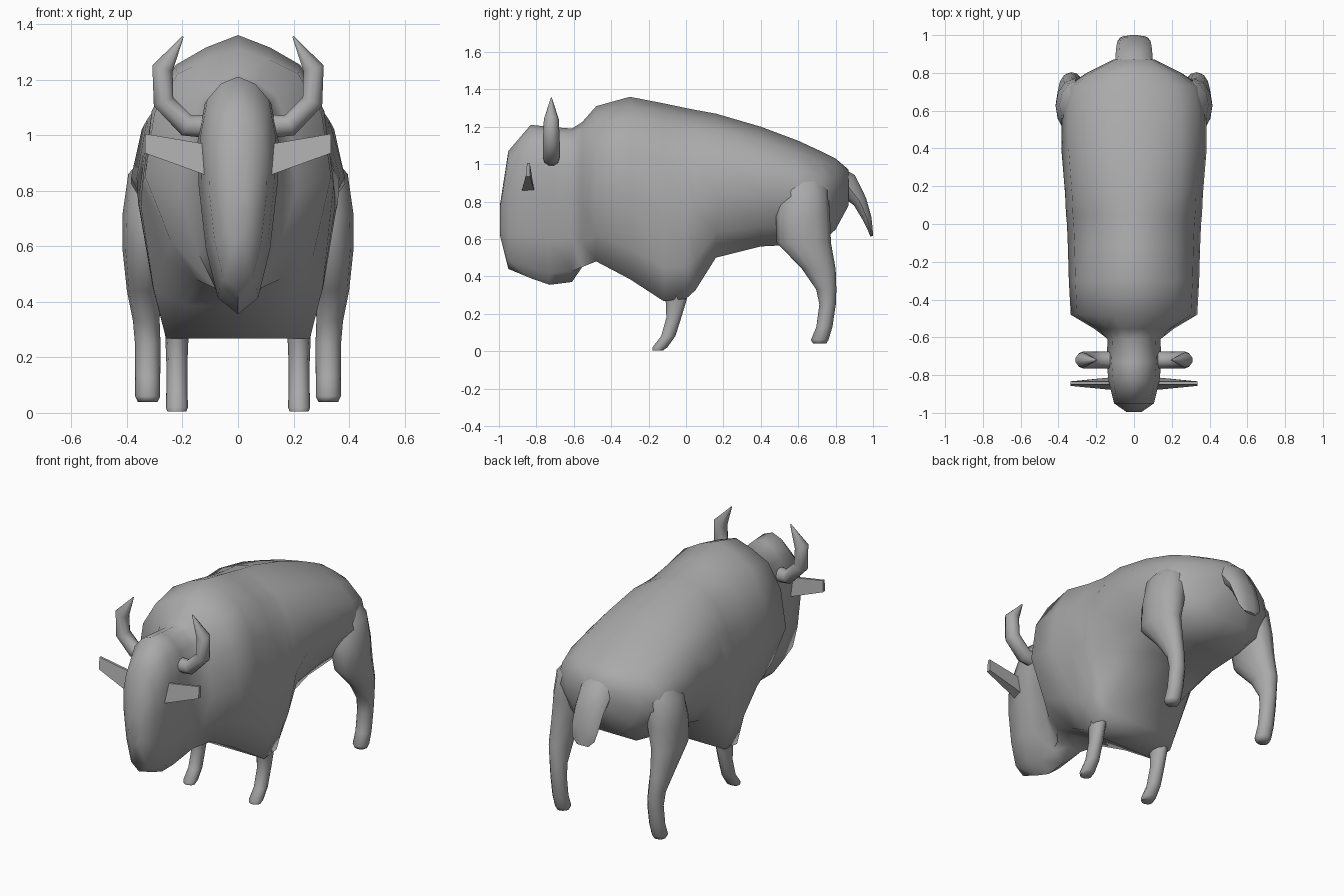
import bpy, bmesh
from math import sin, cos, pi, radians
from mathutils import Vector

cube = bpy.data.objects.get("Cube")
if cube:
    bpy.data.objects.remove(cube)

hide_grey = bpy.data.materials.new("hide grey")
hide_grey.use_nodes = True
hide_grey.diffuse_color = (0.4, 0.4, 0.4, 1)
bsdf = hide_grey.node_tree.nodes["Principled BSDF"]
bsdf.inputs["Base Color"].default_value = hide_grey.diffuse_color
bsdf.inputs["Roughness"].default_value = 0.8


def loft(name, rings, angle=50):
    """Skin a list of equal-length rings and cap both ends."""
    bm = bmesh.new()
    loops = [[bm.verts.new(p) for p in ring] for ring in rings]
    count = len(rings[0])
    for a, b in zip(loops, loops[1:]):
        for i in range(count):
            j = (i + 1) % count
            bm.faces.new((a[i], a[j], b[j], b[i]))
    bm.faces.new(loops[0])
    bm.faces.new(loops[-1])
    bmesh.ops.recalc_face_normals(bm, faces=bm.faces)
    mesh = bpy.data.meshes.new(name)
    bm.to_mesh(mesh)
    bm.free()
    obj = bpy.data.objects.new(name, mesh)
    bpy.context.collection.objects.link(obj)
    mesh.materials.append(hide_grey)
    bpy.ops.object.select_all(action="DESELECT")
    bpy.context.view_layer.objects.active = obj
    obj.select_set(True)
    bpy.ops.object.shade_smooth_by_angle(angle=radians(angle))
    return obj


def both_sides(name, rings, angle=50):
    for side, s in (("left", 1), ("right", -1)):
        loft(side + "_" + name, [[(s * p[0], p[1], p[2]) for p in r] for r in rings], angle)


def tube(path, across, tangent=None, sides=10):
    """Elliptical rings along (x, y, z, radius along across, other radius)."""
    pts = [Vector(p[:3]) for p in path]
    across = Vector(across)
    rings = []
    for i, p in enumerate(path):
        t = tangent or pts[min(i + 1, len(pts) - 1)] - pts[max(i - 1, 0)]
        other = Vector(t).cross(across).normalized()
        turns = [2 * pi * k / sides for k in range(sides)]
        rings.append([pts[i] + across * cos(a) * p[3] + other * sin(a) * p[4] for a in turns])
    return rings


def section(y, low, high, half, profile):
    """Symmetric ring from a half profile of (width, height) fractions."""
    right = [(half * u, y, low + (high - low) * v) for u, v in profile]
    return right + [(-x, y, z) for x, y, z in reversed(right[1:-1])]


# Head: narrow and tall, tapering to the chin
head_profile = [(0, 1), (0.45, 0.97), (0.82, 0.9), (1, 0.74), (0.98, 0.55),
                (0.8, 0.28), (0.5, 0.07), (0, 0)]
head = [(-0.995, 0.62, 0.78, 0.04), (-0.95, 0.44, 1.07, 0.105),
        (-0.83, 0.39, 1.21, 0.135), (-0.73, 0.355, 1.2, 0.145),
        (-0.61, 0.37, 1.19, 0.14)]
rings = [section(*row, head_profile) for row in head]

# Neck and trunk: y, bottom, top, half width, flatness of the underside
trunk = [
    (-0.555, 0.45, 1.225, 0.21, 0.4), (-0.48, 0.48, 1.31, 0.335, 0.45),
    (-0.30, 0.385, 1.36, 0.345, 0.55), (-0.12, 0.268, 1.325, 0.35, 0.74),
    (0.0, 0.28, 1.30, 0.355, 0.73), (0.05, 0.325, 1.29, 0.36, 0.68),
    (0.16, 0.50, 1.27, 0.365, 0.55), (0.40, 0.56, 1.2, 0.385, 0.5),
    (0.60, 0.57, 1.125, 0.385, 0.5), (0.73, 0.59, 1.065, 0.355, 0.5),
    (0.80, 0.65, 1.03, 0.25, 0.5), (0.87, 0.78, 0.97, 0.11, 0.5),
]
for y, low, high, half, flat in trunk:
    profile = [(0, 1), (0.33, 0.955), (0.65, 0.89), (0.9, 0.72), (1, 0.45),
               (0.5 + flat / 2, 0.17), (flat, 0), (0, 0)]
    rings.append(section(y, low, high, half, profile))
loft("head_and_body", rings, 70)

# Horns: out, up, then a pointed inward tip
horn = [(0.08, -0.72, 1.03, 0.045, 0.045), (0.185, -0.72, 1.035, 0.045, 0.042),
        (0.268, -0.72, 1.12, 0.045, 0.04), (0.272, -0.72, 1.24, 0.04, 0.04),
        (0.198, -0.72, 1.355, 0.003, 0.003)]
both_sides("horn", tube(horn, (0, 1, 0)))

# Ears: thin tapered wedges
ear = []
for x, low, high, half in ((0.1, 0.85, 0.965, 0.035), (0.335, 0.935, 1.005, 0.012)):
    ear.append([(x, -0.845 - half, low), (x, -0.845 + half, low),
                (x, -0.835, high), (x, -0.85, high)])
both_sides("ear", ear, 20)

# Front legs, widening into the shoulder
front_leg = [(0.22, -0.15, 0.005, 0.034, 0.03), (0.22, -0.14, 0.02, 0.04, 0.042),
             (0.22, -0.095, 0.08, 0.038, 0.04), (0.22, -0.065, 0.18, 0.038, 0.042),
             (0.22, -0.052, 0.28, 0.042, 0.06), (0.23, -0.07, 0.42, 0.055, 0.1),
             (0.24, -0.08, 0.6, 0.06, 0.11)]
both_sides("front_leg", tube(front_leg, (1, 0, 0), (0, 0, 1)))

# Hind legs, with broad thighs sinking into the hips
hind_leg = [(0.325, 0.715, 0.04, 0.036, 0.035), (0.325, 0.715, 0.06, 0.045, 0.047),
            (0.325, 0.74, 0.13, 0.045, 0.043), (0.325, 0.757, 0.25, 0.046, 0.044),
            (0.33, 0.75, 0.33, 0.048, 0.054), (0.34, 0.71, 0.44, 0.06, 0.09),
            (0.335, 0.63, 0.58, 0.08, 0.145), (0.315, 0.625, 0.72, 0.1, 0.145),
            (0.29, 0.63, 0.86, 0.105, 0.13), (0.2, 0.63, 1.0, 0.07, 0.08)]
both_sides("hind_leg", tube(hind_leg, (1, 0, 0), (0, 0, 1), 12), 70)

# Tail: wide flat tuft hanging from the rump
tail = [(0, 0.74, 0.96, 0.14, 0.07), (0, 0.86, 0.89, 0.1, 0.07),
        (0, 0.93, 0.8, 0.095, 0.04), (0, 0.968, 0.71, 0.088, 0.026),
        (0, 0.985, 0.65, 0.075, 0.014), (0, 0.993, 0.615, 0.04, 0.008)]
loft("tail", tube(tail, (1, 0, 0)))
